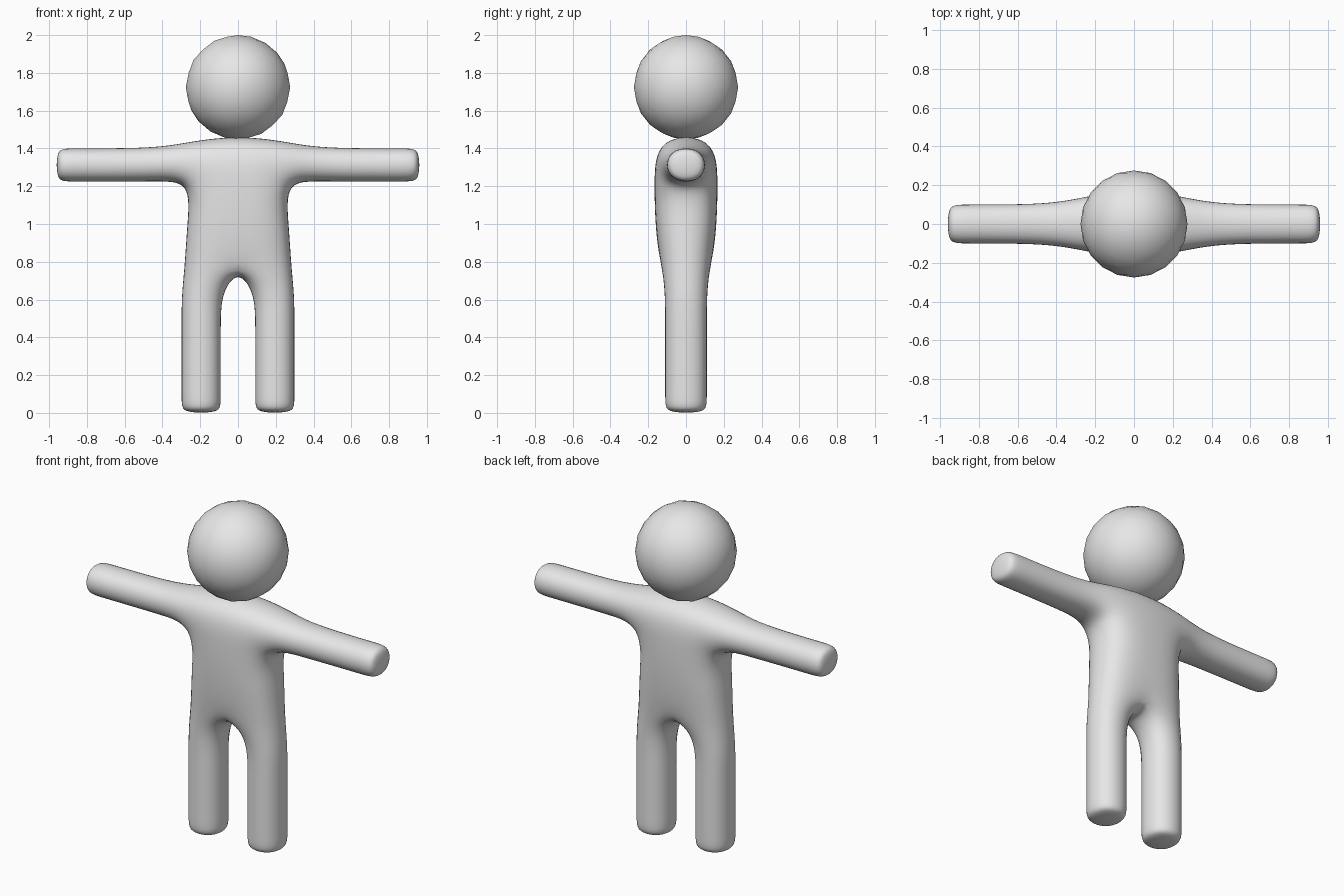
import bpy, bmesh

if "Cube" in bpy.data.objects:
    bpy.data.objects.remove(bpy.data.objects["Cube"])

grey = bpy.data.materials.new("light grey")
grey.diffuse_color = (0.8, 0.8, 0.8, 1)
grey.use_nodes = True
grey.node_tree.nodes["Principled BSDF"].inputs["Base Color"].default_value = grey.diffuse_color

# Cage points of one quarter of the body as (x, half depth, z)
mid = [(0, .165, 1.482), (0, .175, 1.21), (0, .17, 1.0), (0, .14, .757)]
side = [(.27, .15, 1.443), (.26, .155, 1.22), (.28, .15, 1.0), (.295, .13, .765)]

# Arm: upper and lower edge, starting at the shoulder and armpit
arm_x = [.43, .90, .965]
arm_top = [side[0]] + [(x, .109, 1.408) for x in arm_x]
arm_low = [side[1]] + [(x, .109, 1.217) for x in arm_x]

# Leg: inner and outer edge, starting at the crotch and hip
leg_z = [.62, .45, .055, -.003]
leg_in = [mid[3]] + [(.082, .12, z) for z in leg_z]
leg_out = [side[3]] + [(.308, .12, z) for z in leg_z]

# Outline from the neck round the arm and leg to the crotch
outline = ([mid[0]] + arm_top + arm_low[::-1] + side[2:] + leg_out[1:]
           + leg_in[::-1])


def body_mesh():
    bm = bmesh.new()

    def quad(points):
        bm.faces.new([bm.verts.new(p) for p in points])

    for sx in (-1, 1):
        # front and back panels
        for sy in (-1, 1):
            for a, b in ((mid, side), (arm_top, arm_low), (leg_in, leg_out)):
                for i in range(len(a) - 1):
                    quad([(sx * x, sy * y, z) for x, y, z in
                          (a[i], a[i + 1], b[i + 1], b[i])])
        # band joining front to back along the outline
        for (x1, y1, z1), (x2, y2, z2) in zip(outline, outline[1:]):
            quad([(sx * x1, -y1, z1), (sx * x2, -y2, z2),
                  (sx * x2, y2, z2), (sx * x1, y1, z1)])
    bmesh.ops.remove_doubles(bm, verts=bm.verts, dist=1e-4)
    bmesh.ops.recalc_face_normals(bm, faces=bm.faces)
    for f in bm.faces:
        f.smooth = True
    mesh = bpy.data.meshes.new("body")
    bm.to_mesh(mesh)
    bm.free()
    return mesh


# Body with arms and legs
body = bpy.data.objects.new("body", body_mesh())
bpy.context.collection.objects.link(body)
body.data.materials.append(grey)
sub = body.modifiers.new("rounding", 'SUBSURF')
sub.levels = sub.render_levels = 3

# Head
bpy.ops.mesh.primitive_ico_sphere_add(subdivisions=3, radius=.276,
                                      location=(0, 0, 1.724))
head = bpy.context.object
head.name = "head"
head.data.materials.append(grey)
bpy.ops.object.shade_smooth()
